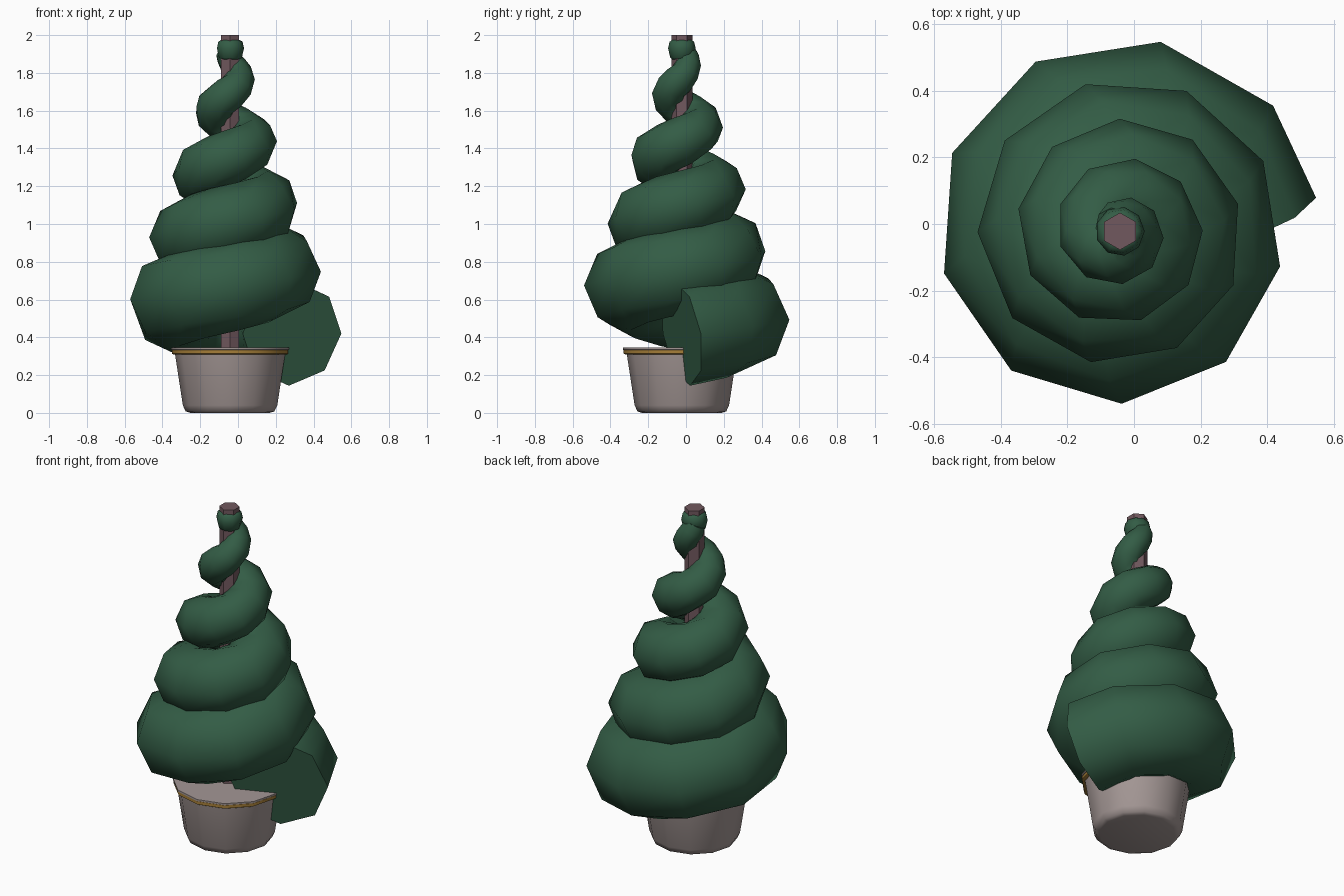
import bpy, bmesh, math
from mathutils import Vector

if "Cube" in bpy.data.objects:
    bpy.data.objects.remove(bpy.data.objects["Cube"])

CX, CY = -0.042, -0.022   # axis of trunk and pot


def material(name, rgb):
    m = bpy.data.materials.new(name)
    m.diffuse_color = (*rgb, 1)
    m.use_nodes = True
    m.node_tree.nodes["Principled BSDF"].inputs["Base Color"].default_value = m.diffuse_color
    return m


GREEN = material("leaf green", (0.033, 0.108, 0.060))
BARK = material("mauve bark", (0.165, 0.098, 0.112))
STONE = material("grey stone", (0.37, 0.31, 0.30))
GOLD = material("gold", (0.38, 0.21, 0.04))


def skin(name, rings, mat, smooth=None):
    """Loft a capped surface through rings of points."""
    bm = bmesh.new()
    rs = [[bm.verts.new(p) for p in ring] for ring in rings]
    n = len(rs[0])
    for a, b in zip(rs, rs[1:]):
        for i in range(n):
            j = (i + 1) % n
            bm.faces.new((a[i], a[j], b[j], b[i]))
    bm.faces.new(rs[0][::-1])
    bm.faces.new(rs[-1])
    bmesh.ops.recalc_face_normals(bm, faces=bm.faces)
    me = bpy.data.meshes.new(name)
    bm.to_mesh(me)
    bm.free()
    me.materials.append(mat)
    ob = bpy.data.objects.new(name, me)
    bpy.context.collection.objects.link(ob)
    if smooth:
        bpy.ops.object.select_all(action='DESELECT')
        ob.select_set(True)
        bpy.context.view_layer.objects.active = ob
        bpy.ops.object.shade_smooth_by_angle(angle=math.radians(smooth))
    return ob


def lathe(name, profile, sides, mat, smooth=None, turn=0.0):
    rings = [[(CX + r * math.cos(turn + 2 * math.pi * i / sides),
               CY + r * math.sin(turn + 2 * math.pi * i / sides), z)
              for i in range(sides)] for r, z in profile]
    return skin(name, rings, mat, smooth)


# Pot with gold band and stone lip
lathe("pot", [(0.21, 0), (0.235, 0.008), (0.25, 0.04), (0.292, 0.315)], 12, STONE, 50)
lathe("pot_band", [(0.297, 0.308), (0.308, 0.314), (0.308, 0.332), (0.30, 0.336)], 12, GOLD, 50)
lathe("pot_lip", [(0.30, 0.33), (0.312, 0.335), (0.312, 0.345)], 12, STONE, 40)

# Hexagonal trunk
lathe("trunk", [(0.056, 0.30), (0.056, 2.0)], 6, BARK, turn=math.pi / 6)

# Spiral foliage: a tapering eight-sided tube round the trunk
STEP = 38.5 / 360
path = []
for i in range(42):
    t = i * STEP
    a = 2 * math.pi * t
    R = 0.328 - 0.07 * t
    path.append((Vector((CX + R * math.cos(a), CY + R * math.sin(a), 0.42 + 0.34 * t)),
                 0.28 - 0.05 * t))
rings = []
for i, (p, r) in enumerate(path):
    prev, nxt = path[max(i - 1, 0)][0], path[min(i + 1, len(path) - 1)][0]
    d = Vector((0, 0, 0))
    if i > 0:
        d += (p - prev).normalized()
    if i < len(path) - 1:
        d += (nxt - p).normalized()
    d.normalize()
    out = d.cross(Vector((0, 0, 1))).normalized()
    up = out.cross(d)
    rings.append([p + r * (math.cos(k * math.pi / 4) * out + math.sin(k * math.pi / 4) * up)
                  for k in range(8)])
skin("spiral_foliage", rings, GREEN, 60)

# Last curl of foliage at the tip
lathe("foliage_tip", [(0.05, 1.87), (0.062, 1.88), (0.074, 1.93), (0.066, 1.965), (0.05, 1.975)],
      9, GREEN, 60)
